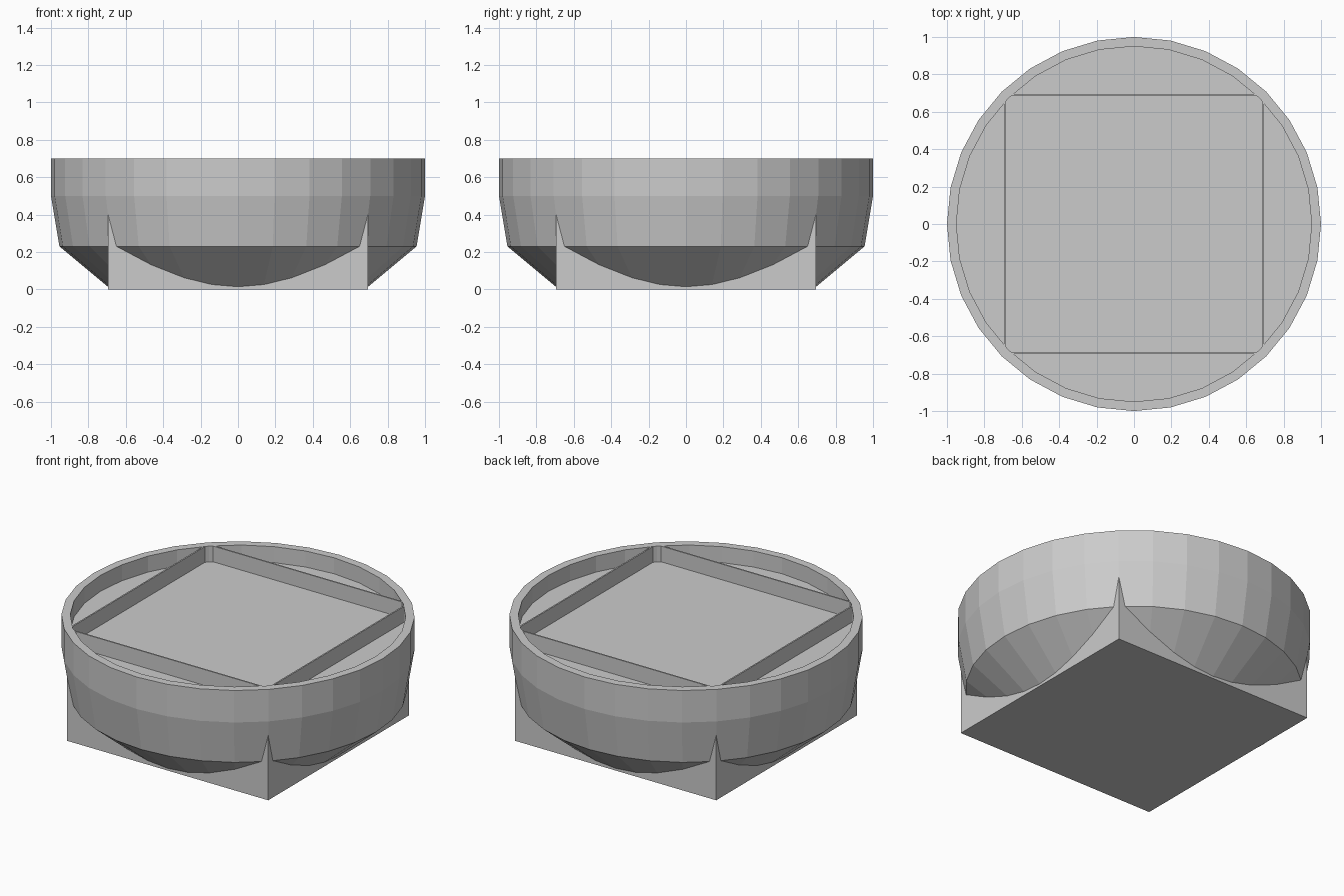
import bpy, bmesh
from math import cos, sin, tau, pi

if "Cube" in bpy.data.objects:
    bpy.data.objects.remove(bpy.data.objects["Cube"])


def loft(name, rings):
    """Skin a stack of equal-sized vertex rings and cap both ends."""
    bm = bmesh.new()
    rows = [[bm.verts.new(p) for p in ring] for ring in rings]
    n = len(rows[0])
    for a, b in zip(rows, rows[1:]):
        for i in range(n):
            j = (i + 1) % n
            bm.faces.new((a[i], a[j], b[j], b[i]))
    bm.faces.new(rows[0][::-1])
    bm.faces.new(rows[-1])
    bmesh.ops.recalc_face_normals(bm, faces=bm.faces[:])
    mesh = bpy.data.meshes.new(name)
    bm.to_mesh(mesh)
    bm.free()
    obj = bpy.data.objects.new(name, mesh)
    bpy.context.collection.objects.link(obj)
    return obj


def ring(r, z, sides, start=0.0):
    return [(r * cos(start + tau * i / sides), r * sin(start + tau * i / sides), z)
            for i in range(sides)]


# Round bowl: tapered base, straight rim, shallow recess on top
bowl_profile = [(0.686, 0.006), (0.955, 0.23), (1.0, 0.5), (1.0, 0.7),
                (0.95, 0.7), (0.95, 0.6)]
loft("round_bowl", [ring(r, z, 32) for r, z in bowl_profile])

# Square box through the bowl: thin walls and a shallow tray floor
box_profile = [(0.696, 0.0), (0.696, 0.699), (0.687, 0.699), (0.687, 0.601)]
loft("square_box", [ring(h * 2 ** 0.5, z, 4, pi / 4) for h, z in box_profile])
